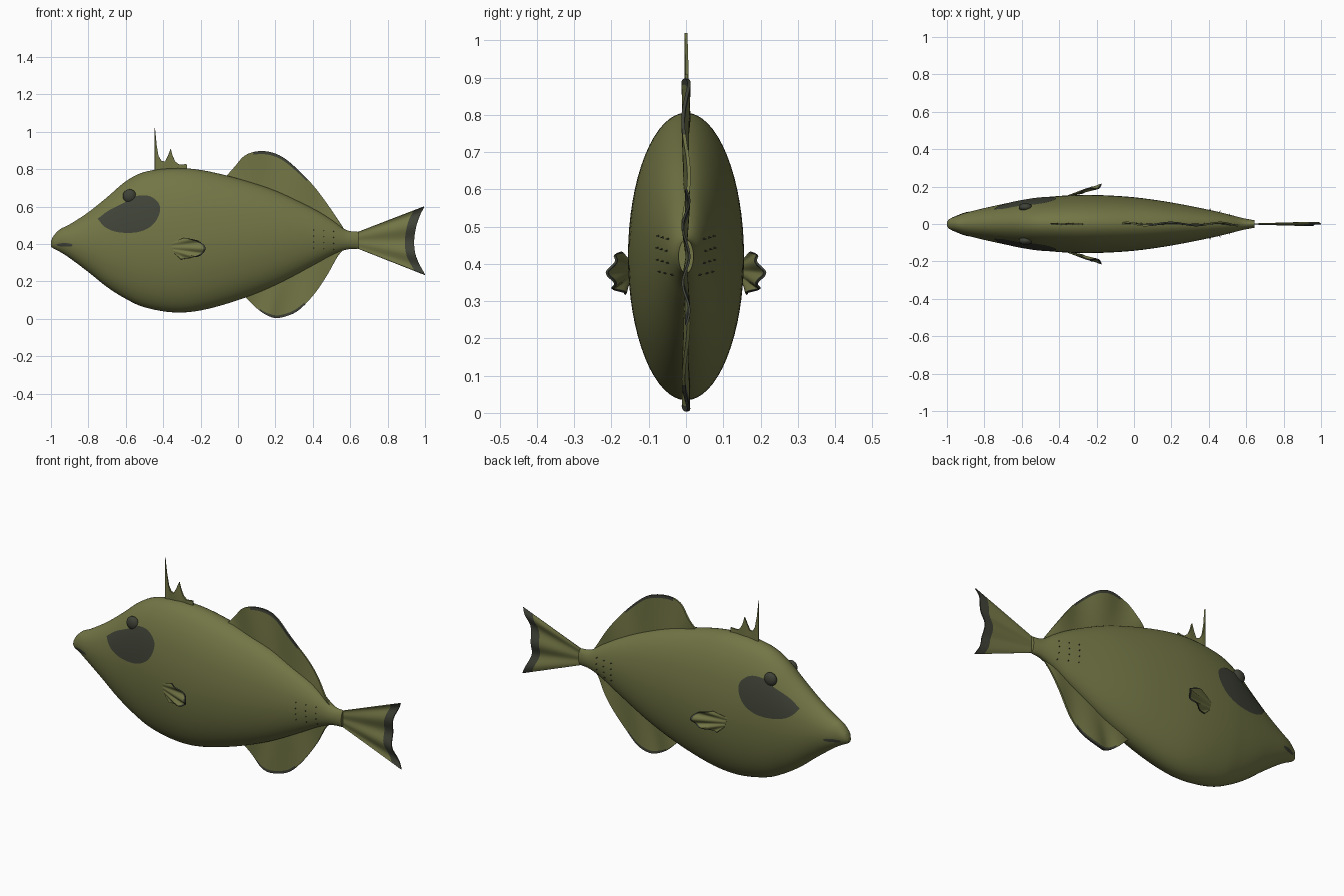
import bpy, bmesh, math
from mathutils import Vector

if "Cube" in bpy.data.objects:
    bpy.data.objects.remove(bpy.data.objects["Cube"])


def material(name, rgb):
    m = bpy.data.materials.new(name)
    m.use_nodes = True
    m.diffuse_color = (*rgb, 1)
    m.node_tree.nodes["Principled BSDF"].inputs["Base Color"].default_value = (*rgb, 1)
    return m


OLIVE = material("olive_skin", (0.17, 0.18, 0.06))
DARK = material("dark_marking", (0.05, 0.055, 0.038))


def spline(points, steps):
    """Smooth curve passing through the given points."""
    pts = [Vector(p) for p in points]
    pts = [2 * pts[0] - pts[1]] + pts + [2 * pts[-1] - pts[-2]]
    out = []
    for a, b, c, d in zip(pts, pts[1:], pts[2:], pts[3:]):
        for k in range(steps):
            t = k / steps
            out.append(0.5 * (2 * b + (c - a) * t + (2 * a - 5 * b + 4 * c - d) * t * t
                              + (3 * b - a - 3 * c + d) * t ** 3))
    return out + [pts[-2]]


def finish(name, bm, mats, thickness=0, fix_normals=False):
    """Turn a bmesh into a smooth object, optionally thickened."""
    if fix_normals:
        bmesh.ops.recalc_face_normals(bm, faces=bm.faces)
    mesh = bpy.data.meshes.new(name)
    bm.to_mesh(mesh)
    bm.free()
    for m in mats:
        mesh.materials.append(m)
    ob = bpy.data.objects.new(name, mesh)
    bpy.context.collection.objects.link(ob)
    bpy.ops.object.select_all(action="DESELECT")
    ob.select_set(True)
    bpy.context.view_layer.objects.active = ob
    if thickness:
        mod = ob.modifiers.new("thickness", "SOLIDIFY")
        mod.thickness, mod.offset = thickness, 0
        bpy.ops.object.modifier_apply(modifier=mod.name)
    bpy.ops.object.shade_smooth_by_angle(angle=math.radians(40))
    return ob


def bridge(bm, rows, closed=False):
    """Quads between successive rows of vertices."""
    faces = []
    for a, b in zip(rows, rows[1:]):
        n = len(a)
        for i in range(n if closed else n - 1):
            j = (i + 1) % n
            faces.append(bm.faces.new((a[i], a[j], b[j], b[i])))
    return faces


# Body: elliptical sections given as (x, top, bottom), with half widths alongside
outline = [(-1, .415, .385), (-.985, .445, .375), (-.95, .48, .357), (-.9, .505, .325),
           (-.8, .57, .25), (-.7, .65, .17), (-.6, .735, .107), (-.5, .785, .062),
           (-.35, .805, .035), (-.2, .796, .045), (0, .75, .1), (.2, .685, .18),
           (.4, .59, .285), (.5, .53, .34), (.58, .475, .37), (.645, .465, .375)]
widths = [.012, .028, .042, .06, .085, .107, .126, .141, .153, .155,
          .143, .115, .076, .053, .032, .02]
sections = [Vector((s.x, s.y, s.z, w[0])) for s, w in zip(
    spline(outline, 5), spline([(w, 0) for w in widths], 5))]


def side_y(x, z):
    """Half width of the body at a point of its side."""
    for a, b in zip(sections, sections[1:]):
        if a[0] <= x <= b[0]:
            _, top, bottom, w = a.lerp(b, (x - a[0]) / (b[0] - a[0]))
            r = (2 * z - top - bottom) / (top - bottom)
            return w * math.sqrt(max(0, 1 - r * r))
    return 0


bm = bmesh.new()
rings = []
for x, top, bottom, w in sections:
    angles = [math.tau * i / 64 for i in range(64)]
    rings.append([bm.verts.new((x, w * math.sin(t), (top + bottom) / 2
                                + (top - bottom) / 2 * math.cos(t))) for t in angles])
bridge(bm, rings, True)
bm.faces.new(rings[0])
bm.faces.new(rings[-1])
finish("body", bm, [OLIVE], fix_normals=True)


# Painted plates that follow the flank
def plate(name, points, side, lift=0.003):
    edge = spline(points + points[:1], 5)[:-1]
    mid = sum(edge, Vector((0, 0))) / len(edge)
    bm = bmesh.new()
    rows = []
    for k in range(1, 11):
        pts = [mid.lerp(p, k / 10) for p in edge]
        rows.append([bm.verts.new((p.x, side * (side_y(p.x, p.y) + lift), p.y)) for p in pts])
    bridge(bm, rows, True)
    bm.faces.new(rows[0])
    bmesh.ops.recalc_face_normals(bm, faces=bm.faces)
    if sum(f.normal.y for f in bm.faces) * side < 0:
        bmesh.ops.reverse_faces(bm, faces=bm.faces)
    finish(name, bm, [DARK])


patch = [(-.75, .535), (-.69, .58), (-.6, .625), (-.54, .657), (-.47, .655), (-.42, .61),
         (-.425, .55), (-.465, .495), (-.54, .463), (-.64, .463), (-.71, .49)]
mouth = [(-.97, .4), (-.93, .405), (-.89, .4), (-.89, .388), (-.93, .386), (-.965, .39)]


# Fins: a sheet stretched from a root line to an edge line
def fin(name, edge, root, place, levels, dark, thickness):
    bm = bmesh.new()
    n = len(edge) - 1
    rows = []
    for v in levels:
        row = []
        for i, e in enumerate(edge):
            p = root[0].lerp(root[-1], i / n) if len(root) == 2 else root[i]
            row.append(bm.verts.new(place(p.lerp(e, v), i / n, v)))
        rows.append(row)
    for k, f in enumerate(bridge(bm, rows)):
        f.material_index = int(dark(k // n, (k % n) / n))
    finish(name, bm, [OLIVE, DARK], thickness, True)


def wavy(amount, waves):
    return lambda p, u, v: (p.x, amount * v * math.sin(math.tau * waves * u), p.y)


LEVELS = [0, .2, .4, .6, .8, .94, 1]
LAST = len(LEVELS) - 2
dorsal = [(-.07, .755), (-.02, .81), (.04, .875), (.125, .897), (.22, .875), (.31, .807),
          (.4, .715), (.48, .61), (.54, .52), (.58, .46)]
fin("rear_dorsal_fin", spline(dorsal, 6), [Vector((-.05, .73)), Vector((.58, .43))],
    wavy(.008, 3), LEVELS, lambda r, u: r == LAST and .27 < u < .62, .009)

anal = [(.04, .115), (.105, .053), (.16, .017), (.217, .005), (.31, .037), (.4, .123),
        (.48, .24), (.54, .345), (.6, .4)]
fin("anal_fin", spline(anal, 6), [Vector((.06, .15)), Vector((.6, .42))],
    wavy(.007, 3), LEVELS, lambda r, u: r == LAST and .14 < u < .55, .009)

tail = [(.995, .6), (.96, .52), (.942, .42), (.953, .33), (1, .235)]
fin("tail_fin", spline(tail, 8), [Vector((.63, .46)), Vector((.63, .38))],
    wavy(.009, 2.5), [0, .25, .5, .7, .84, 1], lambda r, u: r == 4, .006)

spines = [(-.445, 1.02), (-.436, .93), (-.425, .87), (-.41, .845), (-.39, .84), (-.375, .87),
          (-.36, .908), (-.35, .87), (-.335, .84), (-.315, .825), (-.295, .825), (-.275, .828)]
fin("front_dorsal_spines", [Vector(p) for p in spines],
    [Vector((-.445, .77)), Vector((-.27, .77))], wavy(.003, 2), [0, .35, .7, 1],
    lambda r, u: False, .008)

# Parts found on both flanks
pectoral = spline([(-.285, .432), (-.22, .418), (-.178, .39), (-.178, .362),
                   (-.205, .338), (-.25, .328), (-.305, .318)], 4)
for side, word in ((1, "left"), (-1, "right")):
    plate(word + "_eye_patch", patch, side)
    plate(word + "_mouth", mouth, side)

    def splay(p, u, v):
        ripple = .009 * v * math.sin(math.tau * 3 * u)
        return (p.x, side * (.148 + .3 * (p.x + .36) + ripple), p.y)

    fin(word + "_pectoral_fin", pectoral, [Vector((-.36, .405)), Vector((-.34, .35))],
        splay, [0, .3, .6, .94, 1], lambda r, u: r == 3, .006)

    # Eye
    bm = bmesh.new()
    bmesh.ops.create_uvsphere(bm, u_segments=24, v_segments=16, radius=.036)
    bmesh.ops.scale(bm, vec=(1, .6, 1), verts=bm.verts)
    bmesh.ops.translate(bm, vec=(-.58, side * side_y(-.58, .657), .657), verts=bm.verts)
    finish(word + "_eye", bm, [DARK])

    # Small spines before the tail
    bm = bmesh.new()
    for i in range(3):
        for j in range(4):
            x, z = .405 + .053 * i, .475 - .032 * j - .004 * i
            new = bmesh.ops.create_cone(bm, cap_ends=True, segments=6, radius1=.004,
                                        radius2=.001, depth=.016)["verts"]
            for v in new:
                v.co = (x + v.co.x + .3 * v.co.z, side * (side_y(x, z) + v.co.z), z + v.co.y)
    finish(word + "_tail_spines", bm, [DARK], fix_normals=True)
